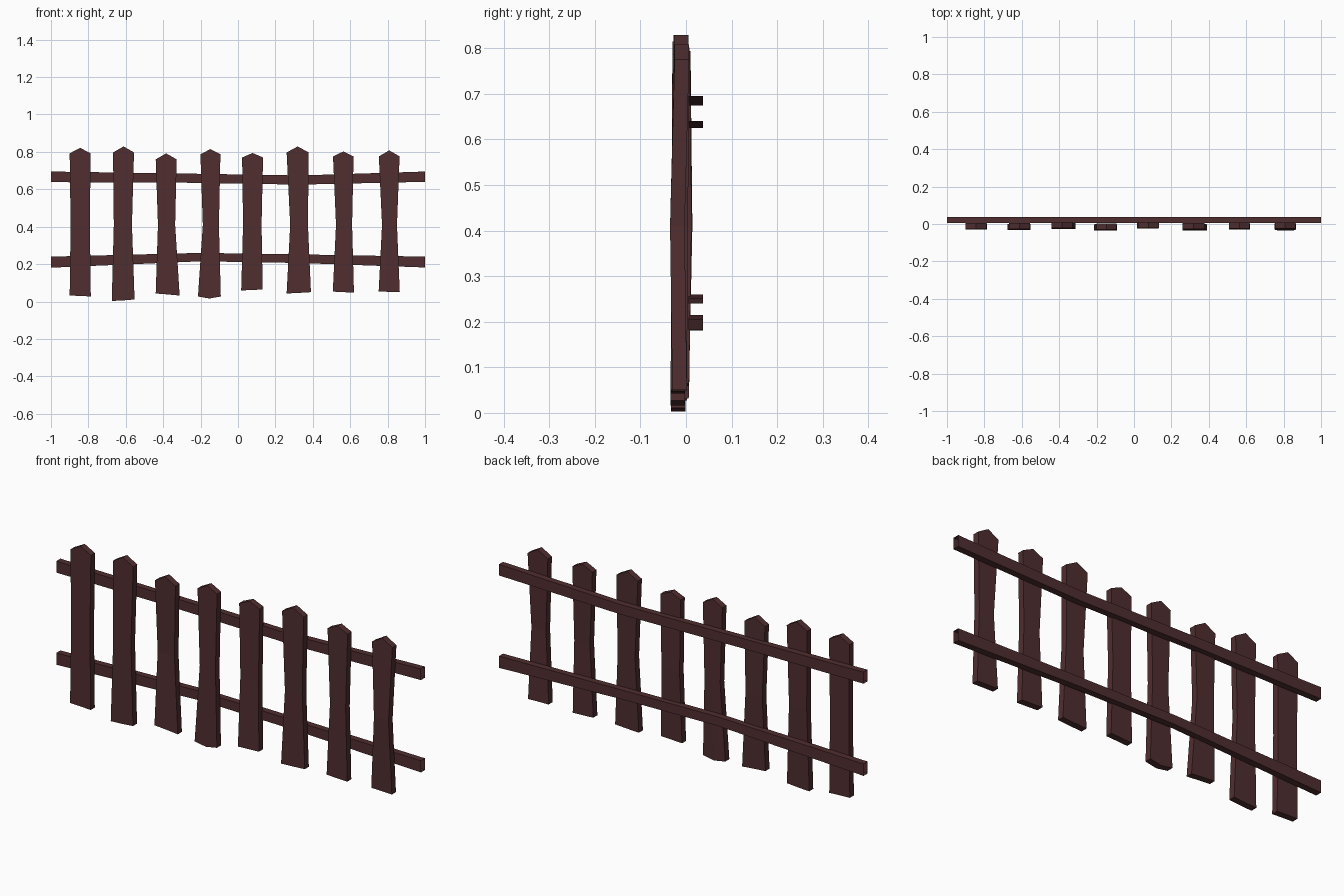
import bpy, bmesh

wood = bpy.data.materials.new("dark_brown_wood")
wood.diffuse_color = (0.080, 0.027, 0.029, 1)


def skin(name, rings, capped):
    """Join a stack of equal-length vertex rings into one flat-shaded shell."""
    bm = bmesh.new()
    vs = [[bm.verts.new(p) for p in r] for r in rings]
    n = len(vs[0])
    for a, b in zip(vs, vs[1:]):
        for i in range(n):
            j = (i + 1) % n
            bm.faces.new((a[i], a[j], b[j], b[i]))
    if capped:
        for r in (vs[0], vs[-1]):
            h = n // 2
            for i in range(h - 1):   # quads between front and back edge
                bm.faces.new((r[i], r[i + 1], r[n - 2 - i], r[n - 1 - i]))
    bmesh.ops.recalc_face_normals(bm, faces=bm.faces)
    me = bpy.data.meshes.new(name)
    bm.to_mesh(me)
    bm.free()
    me.materials.append(wood)
    ob = bpy.data.objects.new(name, me)
    bpy.context.collection.objects.link(ob)
    return me


# Pickets: bottom (xl, xr, zl, zc, zr), waist (xl, xr), top (xl, xr, shoulder, peak),
# front y of bottom, waist and top
pickets = [
    ((-.900, -.787, .032, .030, .027), (-.895, -.792), (-.900, -.788, .792, .822), (-.030, -.029, -.027)),
    ((-.675, -.553, .003, .006, .011), (-.664, -.567), (-.668, -.556, .797, .829), (-.033, -.029, -.027)),
    ((-.440, -.312, .043, .038, .032), (-.428, -.336), (-.440, -.328, .760, .792), (-.026, -.018, -.022)),
    ((-.214, -.092, .027, .016, .027), (-.188, -.102), (-.201, -.094, .787, .815), (-.034, -.031, -.030)),
    ((.017, .132, .059, .062, .064), (.027, .126), (.022, .134, .770, .794), (-.025, -.020, -.022)),
    ((.260, .390, .043, .046, .050), (.279, .374), (.260, .378, .797, .829), (-.034, -.031, -.026)),
    ((.507, .620, .053, .050, .048), (.524, .610), (.508, .618, .776, .802), (-.030, -.028, -.024)),
    ((.752, .865, .053, .052, .050), (.770, .850), (.753, .864, .776, .808), (-.030, -.035, -.025)),
]
T = 0.032  # picket thickness


def ring(xl, xr, zl, zc, zr, y):
    front = [(xl, y, zl), ((xl + xr) / 2, y, zc), (xr, y, zr)]
    return front + [(x, y + T, z) for x, _, z in reversed(front)]


for i, (b, m, t, y) in enumerate(pickets):
    skin(f"picket_{i + 1}", [
        ring(*b, y[0]),
        ring(m[0], m[1], .41, .41, .41, y[1]),
        ring(t[0], t[1], t[2], t[3], t[2], y[2])], True)

# Rails: slightly bowed, open at the ends; (x, bottom z, top z)
rails = {
    "upper_rail": [(-1, .638, .695), (-.33, .636, .685), (.33, .625, .674), (1, .640, .695)],
    "lower_rail": [(-1, .181, .240), (-.2, .215, .260), (.33, .206, .252), (1, .182, .240)],
}
for name, pts in rails.items():
    me = skin(name, [[(x, .005, lo), (x, .037, lo), (x, .037, hi), (x, .005, hi)]
                     for x, lo, hi in pts], False)
